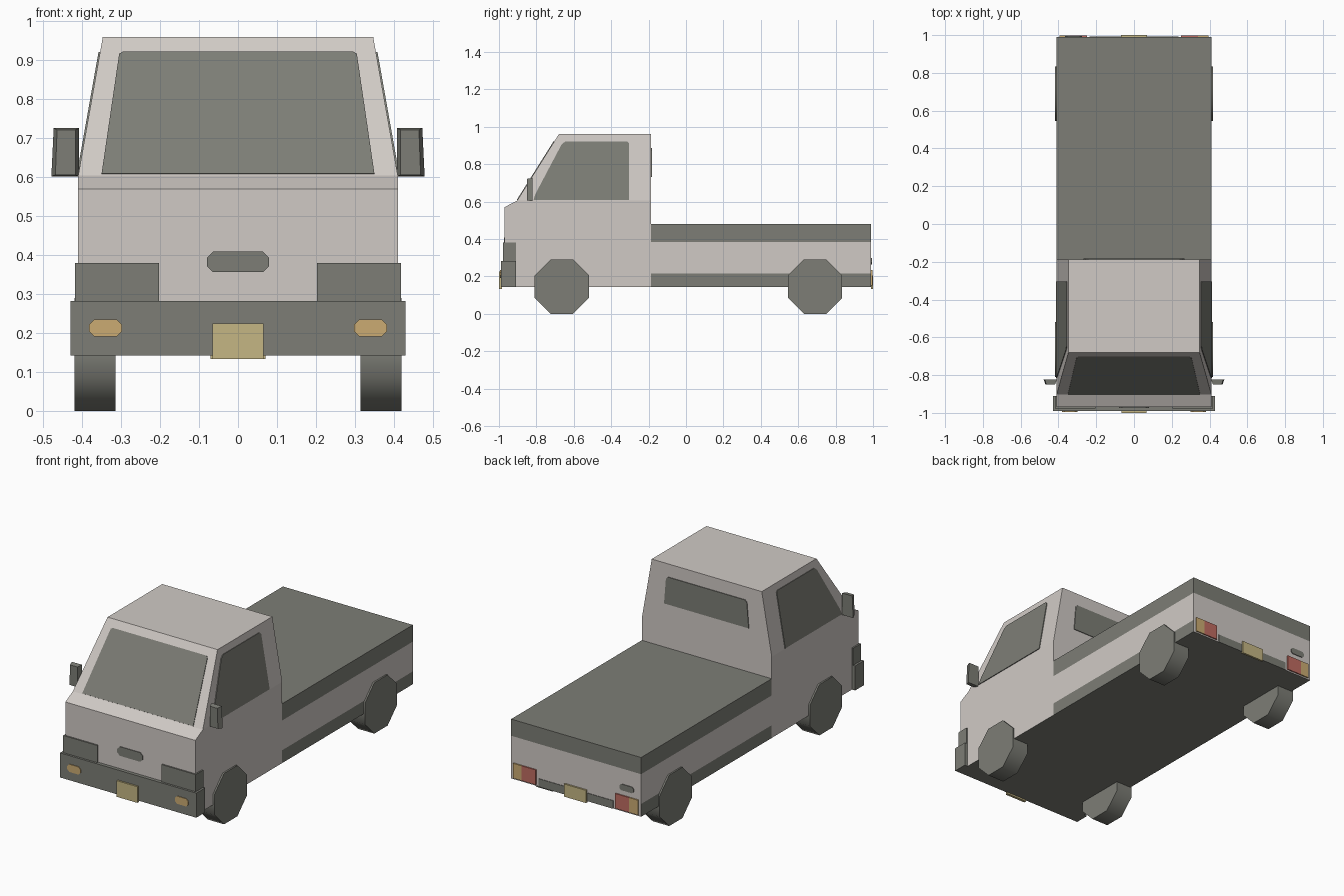
import bpy, bmesh, math
from mathutils import Vector

if "Cube" in bpy.data.objects:
    bpy.data.objects.remove(bpy.data.objects["Cube"])


def material(name, r, g, b):
    m = bpy.data.materials.new(name)
    m.diffuse_color = (r, g, b, 1)
    m.use_nodes = True
    m.node_tree.nodes["Principled BSDF"].inputs["Base Color"].default_value = m.diffuse_color
    return m


PAINT = material("light_paint", 0.63, 0.59, 0.56)
DARK = material("dark_grey", 0.205, 0.208, 0.182)
AMBER = material("amber", 0.60, 0.41, 0.17)
PLATE = material("plate_yellow", 0.56, 0.47, 0.23)
RED = material("tail_red", 0.52, 0.15, 0.12)


def finish(name, bm, *mats):
    bmesh.ops.recalc_face_normals(bm, faces=bm.faces)
    me = bpy.data.meshes.new(name)
    bm.to_mesh(me)
    bm.free()
    for m in mats:
        me.materials.append(m)
    ob = bpy.data.objects.new(name, me)
    bpy.context.collection.objects.link(ob)
    return ob


def prism_bm(points, push):
    """Closed solid from a 3D outline pushed along a vector."""
    bm = bmesh.new()
    face = bm.faces.new([bm.verts.new(p) for p in points])
    ext = bmesh.ops.extrude_face_region(bm, geom=[face], use_keep_orig=True)
    verts = [v for v in ext["geom"] if isinstance(v, bmesh.types.BMVert)]
    bmesh.ops.translate(bm, verts=verts, vec=Vector(push))
    return bm


def prism(name, points, push, mat):
    return finish(name, prism_bm(points, push), mat)


def box(name, x0, x1, y0, y1, z0, z1, mat):
    return prism(name, [(x0, y0, z0), (x1, y0, z0), (x1, y0, z1), (x0, y0, z1)],
                 (0, y1 - y0, 0), mat)


def oval(name, cx, cz, w, h, y, push, mat):
    """Elongated octagon plate facing front or back."""
    c = h * 0.3
    quarter = [(w / 2, h / 2 - c), (w / 2 - c, h / 2)]
    pts = quarter + [(-a, b) for a, b in reversed(quarter)]
    pts += [(-a, -b) for a, b in pts]
    return prism(name, [(cx + a, y, cz + b) for a, b in pts], (0, push, 0), mat)


def cut(bm, z):
    bmesh.ops.bisect_plane(bm, geom=bm.verts[:] + bm.edges[:] + bm.faces[:],
                           plane_co=(0, 0, z), plane_no=(0, 0, 1))


# Cab: side profile, narrowed above the waistline
W, WAIST, ROOF, TOPW, REAR = 0.41, 0.605, 0.96, 0.347, -0.187
profile = [(-0.97, 0.142), (-0.97, 0.57), (-0.903, WAIST), (-0.68, ROOF),
           (REAR, ROOF), (REAR, 0.142)]
bm = prism_bm([(-W, y, z) for y, z in profile], (2 * W, 0, 0))
cut(bm, WAIST)
for v in bm.verts:
    if v.co.z > 0.9:
        v.co.x *= TOPW / W
bm.normal_update()
for f in bm.faces:
    f.material_index = 1 if f.calc_center_median().z < 0.15 else 0
finish("cab", bm, PAINT, DARK)


def side_x(z):
    return W - (z - WAIST) * (W - TOPW) / (ROOF - WAIST)


def screen_y(z):
    return -0.903 + (z - WAIST) * 0.223 / (ROOF - WAIST)


# Windows
prism("windshield", [(x, screen_y(z), z) for x, z in
                     [(-0.35, 0.608), (0.35, 0.608), (0.305, 0.915),
                      (0.295, 0.921), (-0.295, 0.921), (-0.305, 0.915)]],
      (0, -0.003, 0.002), DARK)
prism("rear_window", [(x, REAR, z) for x, z in
                      [(-0.267, 0.73), (0.267, 0.73), (0.255, 0.875),
                       (0.243, 0.886), (-0.243, 0.886), (-0.255, 0.875)]],
      (0, 0.004, 0), DARK)
for s, side in ((1, "right"), (-1, "left")):
    prism("side_window_" + side, [(s * side_x(z), y, z) for y, z in
                                  [(-0.815, 0.608), (-0.805, 0.64), (-0.665, 0.905),
                                   (-0.645, 0.921), (-0.315, 0.921), (-0.305, 0.911),
                                   (-0.305, 0.608)]],
          (s * 0.004, 0, 0.0007), DARK)

# Cargo bed with dark upper and lower side bands
bm = prism_bm([(-W, REAR, 0.142), (W, REAR, 0.142), (W, REAR, 0.48), (-W, REAR, 0.48)],
              (0, 0.99 - REAR, 0))
cut(bm, 0.385)
cut(bm, 0.215)
bmesh.ops.recalc_face_normals(bm, faces=bm.faces)
for f in bm.faces:
    z = f.calc_center_median().z
    low_side = z < 0.215 and abs(f.normal.x) > 0.5
    f.material_index = 1 if z > 0.385 or z < 0.15 or low_side else 0
finish("cargo_bed", bm, PAINT, DARK)

# Front bumper, plates and small trim
box("front_bumper", -0.43, 0.43, -0.99, -0.91, 0.142, 0.282, DARK)
box("front_plate", -0.065, 0.065, -1.0, -0.985, 0.133, 0.225, PLATE)
box("rear_plate", -0.07, 0.07, 0.988, 1.0, 0.133, 0.205, PLATE)
oval("front_vent", 0, 0.383, 0.16, 0.052, -0.97, -0.004, DARK)
oval("tailgate_handle", -0.32, 0.28, 0.09, 0.035, 0.99, 0.004, DARK)

for s, side in ((1, "right"), (-1, "left")):
    # Lights
    box("headlight_" + side, s * 0.203, s * 0.418, -0.978, -0.91, 0.28, 0.38, DARK)
    oval("indicator_" + side, s * 0.34, 0.213, 0.084, 0.044, -0.99, -0.004, AMBER)
    box("tail_light_" + side, s * 0.25, s * 0.34, 0.988, 0.997, 0.15, 0.235, RED)
    box("tail_indicator_" + side, s * 0.34, s * 0.395, 0.988, 0.997, 0.15, 0.235, AMBER)
    # Lower tailgate trim
    box("tailgate_trim_" + side, s * 0.07, s * 0.235, 0.988, 0.993, 0.142, 0.188, DARK)

    # Door mirror with a narrowed front face
    bm = prism_bm([(s * 0.408, -0.822, 0.602), (s * 0.479, -0.822, 0.602),
                   (s * 0.473, -0.822, 0.726), (s * 0.408, -0.822, 0.726)],
                  (0, -0.028, 0))
    for v in bm.verts:
        if v.co.y < -0.84:
            v.co.x = s * (0.442 + (abs(v.co.x) - 0.442) * 0.72)
            v.co.z = 0.66 + (v.co.z - 0.66) * 0.93
    finish("mirror_" + side, bm, DARK)

    # Eight-sided wheels
    for y, end in ((-0.664, "front"), (0.69, "rear")):
        r = 0.145 / math.cos(math.pi / 8)
        ring = [(s * 0.315, y + r * math.cos((i + 0.5) * math.pi / 4),
                 0.145 + r * math.sin((i + 0.5) * math.pi / 4)) for i in range(8)]
        wheel = prism("wheel_" + end + "_" + side, ring, (s * 0.104, 0, 0), DARK)
        bpy.ops.object.select_all(action='DESELECT')
        wheel.select_set(True)
        bpy.context.view_layer.objects.active = wheel
        bpy.ops.object.shade_smooth_by_angle(angle=math.radians(50))
